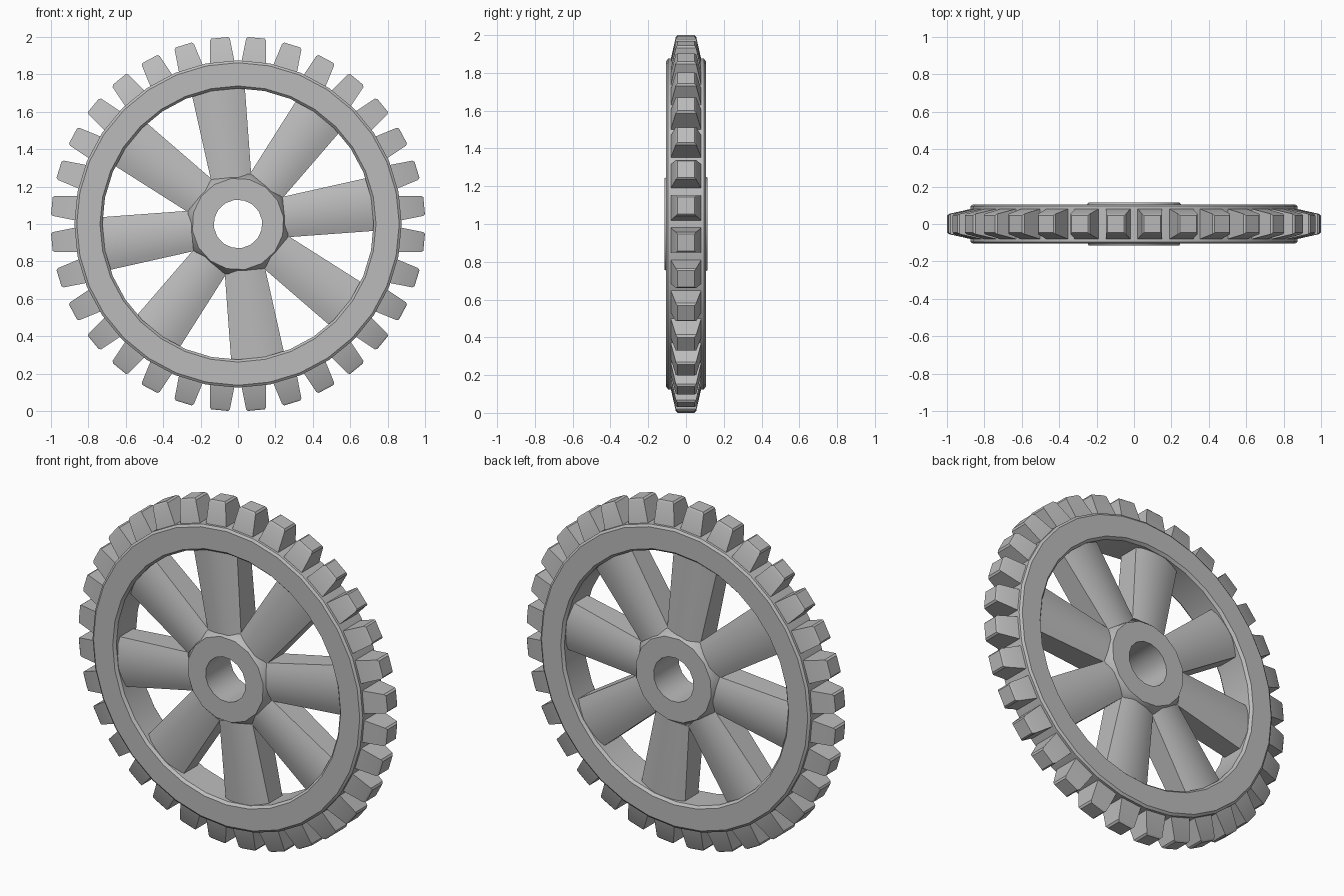
import bpy, bmesh, math
from mathutils import Matrix, Vector

if "Cube" in bpy.data.objects:
    bpy.data.objects.remove(bpy.data.objects["Cube"], do_unlink=True)

grey = bpy.data.materials.new("plain grey")
grey.use_nodes = True
COLOUR = (0.5, 0.5, 0.5, 1)
grey.diffuse_color = COLOUR
grey.node_tree.nodes["Principled BSDF"].inputs["Base Color"].default_value = COLOUR

CENTRE = Vector((0, 0, 1))
SPOKES, TEETH = 8, 32
SPOKE_TURN = math.radians(8.4)


def finish(name, bm, angle=30):
    bmesh.ops.recalc_face_normals(bm, faces=bm.faces)
    mesh = bpy.data.meshes.new(name)
    bm.to_mesh(mesh)
    bm.free()
    mesh.materials.append(grey)
    obj = bpy.data.objects.new(name, mesh)
    obj.location = CENTRE
    bpy.context.collection.objects.link(obj)
    bpy.ops.object.select_all(action="DESELECT")
    obj.select_set(True)
    bpy.context.view_layer.objects.active = obj
    bpy.ops.object.shade_smooth_by_angle(angle=math.radians(angle))
    return obj


def loft(bm, rings, closed=False):
    """Join matching rings of points with quads, capping open ends."""
    rows = [[bm.verts.new(p) for p in ring] for ring in rings]
    pairs = list(zip(rows, rows[1:]))
    if closed:
        pairs.append((rows[-1], rows[0]))
    else:
        bm.faces.new(rows[0])
        bm.faces.new(rows[-1])
    n = len(rows[0])
    for a, b in pairs:
        for i in range(n):
            j = (i + 1) % n
            bm.faces.new((a[i], a[j], b[j], b[i]))


def wheel_ring(radius, y, sides, turn=0.0):
    """Ring about the y axis; radius may be a function of the step."""
    points = []
    for i in range(sides):
        a = turn + math.tau * i / sides
        r = radius(i) if callable(radius) else radius
        points.append((r * math.cos(a), y, r * math.sin(a)))
    return points


def repeat(bm, rings, count, first):
    """Copy a part that points along +x around the axle."""
    for k in range(count):
        m = Matrix.Rotation(-(first + math.tau * k / count), 3, "Y")
        loft(bm, [[m @ Vector(p) for p in ring] for ring in rings])


# Rim with narrow chamfers
half = [(0.725, 0.09), (0.738, 0.105), (0.862, 0.105), (0.875, 0.095)]
profile = [(r, -y) for r, y in half] + [(r, y) for r, y in reversed(half)]
bm = bmesh.new()
loft(bm, [wheel_ring(r, y, 32) for r, y in profile], closed=True)
finish("rim", bm)

# Hub: octagonal body blending into round faces, with an axle hole
octagon = lambda i: 0.277 * (math.cos(math.pi / 8) if i % 2 == 0 else 1)
half = [(0.13, 0.115), (0.246, 0.115), (octagon, 0.08)]
profile = [(r, -y) for r, y in half] + [(r, y) for r, y in reversed(half)]
bm = bmesh.new()
loft(bm, [wheel_ring(r, y, 16, SPOKE_TURN) for r, y in profile], closed=True)
finish("hub", bm)


# Spokes: flat sides and gently domed front and back
def spoke_section(x, width, edge, bulge):
    dome = []
    for i in range(9):
        t = -1 + i / 4
        dome.append((x, -(edge + bulge * (1 - t * t)), t * width))
    return dome + [(x, -y, z) for x, y, z in reversed(dome)]


bm = bmesh.new()
repeat(bm, [spoke_section(0.23, 0.107, 0.073, 0.022),
            spoke_section(0.745, 0.145, 0.06, 0.028)], SPOKES, SPOKE_TURN)
finish("spokes", bm)


# Teeth: tapered blocks with softened tips
def block(x, y, z):
    return [(x, -y, -z), (x, y, -z), (x, y, z), (x, -y, z)]


bm = bmesh.new()
repeat(bm, [block(0.85, 0.085, 0.068), block(0.99, 0.054, 0.054),
            block(1.0, 0.045, 0.045)], TEETH, math.pi / TEETH)
finish("teeth", bm)
